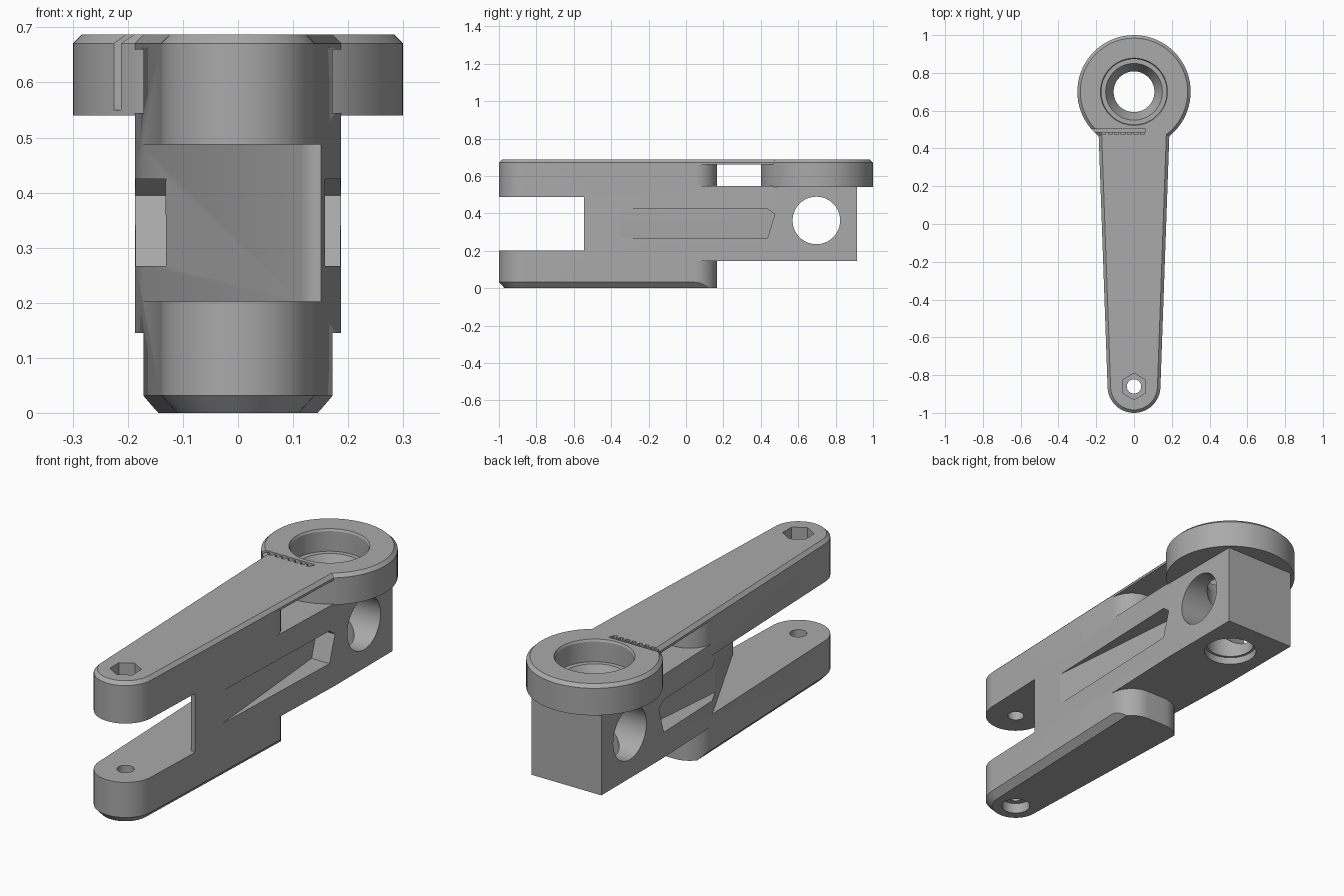
import bpy, bmesh, math

if "Cube" in bpy.data.objects:
    bpy.data.objects.remove(bpy.data.objects["Cube"], do_unlink=True)

grey = bpy.data.materials.new("plain_grey")
grey.use_nodes = True
COLOUR = (0.4, 0.4, 0.4, 1)
grey.diffuse_color = COLOUR
grey.node_tree.nodes["Principled BSDF"].inputs["Base Color"].default_value = COLOUR

PIVOT_Y, HUB_Y, HEIGHT = -0.86, 0.7, 0.687


def arc(cx, cy, r, start, end, n):
    """Points along an arc, angles in degrees."""
    angles = [math.radians(start + (end - start) * i / n) for i in range(n + 1)]
    return [(cx + r * math.cos(a), cy + r * math.sin(a)) for a in angles]


def circle(cy, r, n=72, turn=0):
    return arc(0, cy, r, turn, turn + 360, n)[:-1]


def loft(name, layers):
    """Closed solid through stacked outlines of equal point count."""
    bm = bmesh.new()
    rings = [[bm.verts.new((x, y, z)) for x, y in pts] for z, pts in layers]
    for low, high in zip(rings, rings[1:]):
        for i in range(len(low)):
            j = (i + 1) % len(low)
            bm.faces.new((low[i], low[j], high[j], high[i]))
    bm.faces.new(rings[0][::-1])
    bm.faces.new(rings[-1])
    bmesh.ops.recalc_face_normals(bm, faces=bm.faces)
    mesh = bpy.data.meshes.new(name)
    bm.to_mesh(mesh)
    bm.free()
    mesh.materials.append(grey)
    obj = bpy.data.objects.new(name, mesh)
    bpy.context.collection.objects.link(obj)
    return obj


def prism(name, pts, z0, z1):
    return loft(name, [(z0, pts), (z1, pts)])


def box(x0, x1, y0, y1):
    return [(x0, y0), (x1, y0), (x1, y1), (x0, y1)]


def combine(target, tool, operation="DIFFERENCE"):
    """Apply a boolean and discard the tool."""
    mod = target.modifiers.new(operation.lower(), "BOOLEAN")
    mod.operation, mod.object, mod.solver = operation, tool, "EXACT"
    bpy.ops.object.select_all(action="DESELECT")
    bpy.context.view_layer.objects.active = target
    target.select_set(True)
    bpy.ops.object.modifier_apply(modifier=mod.name)
    bpy.data.objects.remove(tool, do_unlink=True)


def plan(inset):
    """Outline of the tapered arm: round front, square rear block."""
    wide, back = 0.187 - inset, 0.915 - inset
    return arc(0, PIVOT_Y, 0.14 - inset, 180, 360, 32) + [
        (wide, 0.47), (wide, back), (-wide, back), (-wide, 0.47)]


# Tapered lever with chamfered top and bottom rims
body = loft("lever_body", [(0, plan(0.03)), (0.032, plan(0)),
                           (HEIGHT - 0.016, plan(0)), (HEIGHT, plan(0.016))])

# Space behind the rounded rear ends of the upper and lower arms
right_end = arc(0.052, 0.045, 0.12, 0, 90, 12)
left_end = [(-x, y) for x, y in right_end[::-1]]
rear_gap = [(0.4, 0.045)] + right_end + left_end + [(-0.4, 0.045), (-0.4, 1.2), (0.4, 1.2)]
combine(body, prism("lower_gap", rear_gap, -0.1, 0.145))
upper = [(x, min(y, 0.6)) for x, y in rear_gap]
combine(body, prism("upper_gap", upper, 0.545, 0.66))

# Slanted fork slot between the arms
nose = arc(0.15, -0.505, 0.04, 270, 206, 8)
fork = [(0.5, -1.2), (0.5, -0.545)] + nose + [(-0.172, 0.045), (-0.222, 0.145),
                                               (-0.5, 0.145), (-0.5, -1.2)]
combine(body, prism("fork_slot", fork, 0.202, 0.487))

# Wedge pockets on both sides, deepening to a pointed rear wall
for side in (1, -1):
    def pocket(end):
        return [(side * x, y) for x, y in
                ((0.158, -0.35), (0.3, -0.35), (0.3, end), (0.09, end))]
    combine(body, loft("side_pocket", [(0.267, pocket(0.435)), (0.395, pocket(0.475)),
                                       (0.425, pocket(0.435))]))

# Round hub on top of the rear block
hub = loft("hub", [(0.54, circle(HUB_Y, 0.3)), (HEIGHT - 0.016, circle(HUB_Y, 0.3)),
                   (HEIGHT, circle(HUB_Y, 0.284))])
combine(body, hub, "UNION")

# Stepped vertical bore
bore = [(0.1, 0.12), (0.18, 0.12), (0.18, 0.108), (0.5, 0.108), (0.58, 0.15),
        (0.58, 0.173), (0.677, 0.173), (0.697, 0.183)]
combine(body, loft("hub_bore", [(z, circle(HUB_Y, r)) for z, r in bore]))

# Cross hole through the block
cross = prism("cross_hole", circle(0, 0.127), -0.5, 0.5)
for v in cross.data.vertices:
    x, y, z = v.co
    v.co = (z, y + 0.697, 0.362 - x)
combine(body, cross)

# Pivot bolt hole, hexagonal nut recess above and round recess below
combine(body, prism("bolt_hole", circle(PIVOT_Y, 0.038, 32), -0.1, 0.8))
combine(body, prism("nut_recess", circle(PIVOT_Y, 0.07, 6, 30), 0.62, 0.8))
combine(body, prism("bolt_head_recess", circle(PIVOT_Y, 0.065, 32), -0.1, 0.05))

# Narrow slit with a row of scalloped notches
combine(body, prism("slit", box(-0.3, 0.06, 0.488, 0.502), 0.55, 0.8))
for i in range(7):
    x = -0.16 + 0.034 * i
    combine(body, prism("notch", box(x - 0.01, x + 0.01, 0.473, 0.495), 0.672, 0.8))

# Smooth the round surfaces, keep edges crisp
bpy.ops.object.select_all(action="DESELECT")
body.select_set(True)
bpy.context.view_layer.objects.active = body
bpy.ops.object.shade_smooth_by_angle(angle=math.radians(25))
